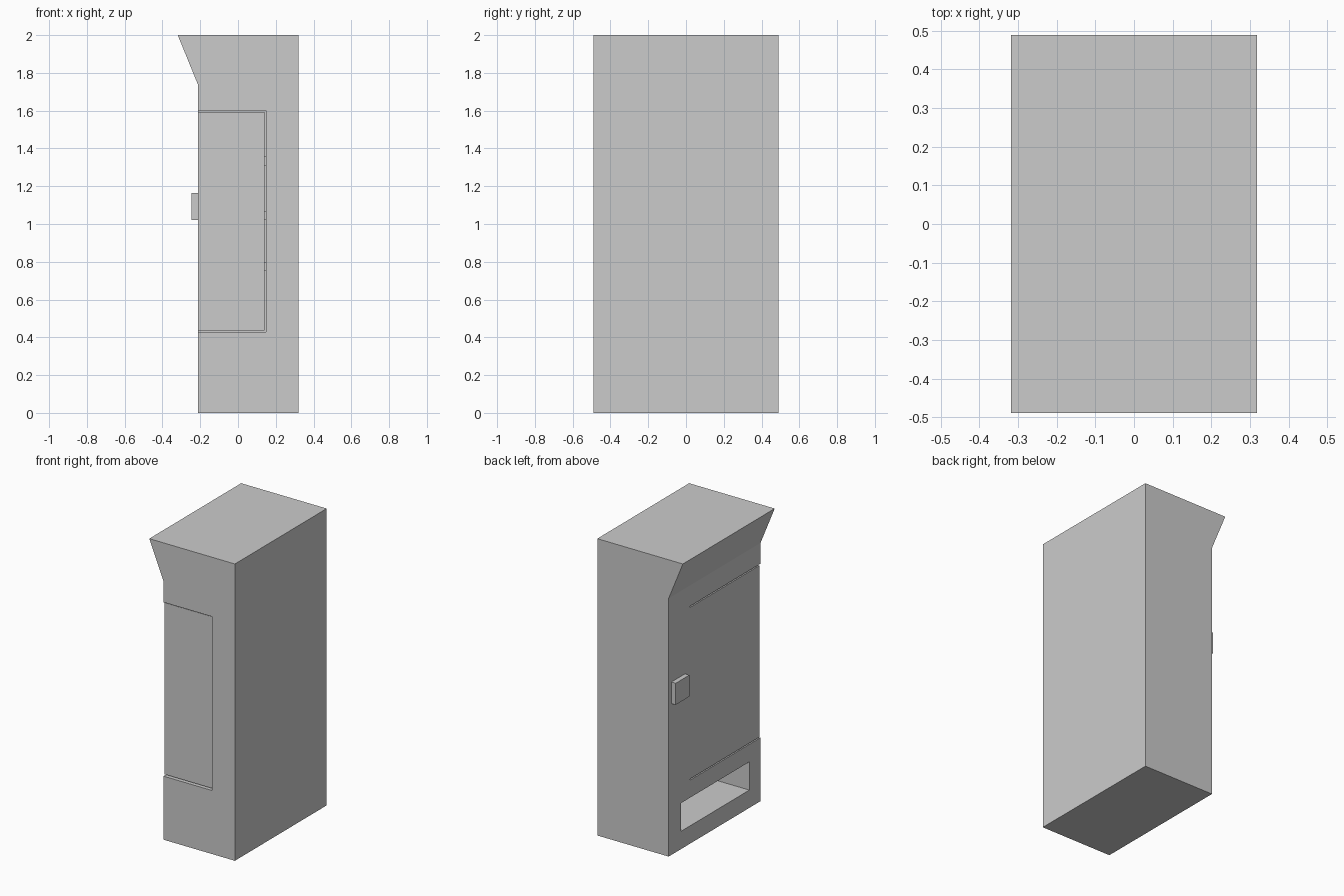
import bpy, bmesh

if "Cube" in bpy.data.objects:
    bpy.data.objects.remove(bpy.data.objects["Cube"])

X0, X1, Y = -0.213, 0.319, 0.489      # front plane, back plane, half width
Z0, Z1, YI, XI = 0.428, 1.60, 0.264, 0.147  # display compartment limits


def prism(name, profile, y0, y1):
    """Extrude an XZ profile along y."""
    bm = bmesh.new()
    face = bm.faces.new([bm.verts.new((x, y0, z)) for x, z in profile])
    new = bmesh.ops.extrude_face_region(bm, geom=[face])["geom"]
    verts = [v for v in new if isinstance(v, bmesh.types.BMVert)]
    bmesh.ops.translate(bm, verts=verts, vec=(0, y1 - y0, 0))
    bmesh.ops.recalc_face_normals(bm, faces=bm.faces)
    mesh = bpy.data.meshes.new(name)
    bm.to_mesh(mesh)
    bm.free()
    obj = bpy.data.objects.new(name, mesh)
    bpy.context.collection.objects.link(obj)
    return obj


def box(name, x, y, z):
    return prism(name, [(x[0], z[0]), (x[1], z[0]), (x[1], z[1]), (x[0], z[1])], *y)


# Cabinet with sloped overhang
cabinet = prism("cabinet", [(X0, 0), (X1, 0), (X1, 2), (-0.319, 2), (X0, 1.74)], -Y, Y)

# Display compartment and collection tray openings
cutters = [
    box("display_cutter", (X0 - 0.1, XI), (-Y - 0.1, YI), (Z0, Z1)),
    box("tray_cutter", (X0 - 0.1, XI), (-0.37, 0.36), (0.12, 0.31)),
]
for c in cutters:
    mod = cabinet.modifiers.new(c.name, "BOOLEAN")
    mod.operation = "DIFFERENCE"
    mod.solver = "EXACT"
    mod.object = c
bpy.context.view_layer.objects.active = cabinet
for c in cutters:
    bpy.ops.object.modifier_apply(modifier=c.name)
for c in cutters:
    bpy.data.objects.remove(c)

# Window panes on the front and on the side, with a thin gap around
gap, thick, inset = 0.008, 0.02, 0.012
zr = (Z0 + gap, Z1 - gap)
box("front_pane", (X0, X0 + thick), (-Y + inset, YI), zr)
box("side_pane", (X0 + thick, XI - gap), (-Y + inset, -Y + inset + thick), zr)

# Shelves behind the panes
for i, z in enumerate((0.75, 1.02, 1.31)):
    box(f"shelf_{i + 1}", (X0 + 0.06, XI), (-Y + 0.06, YI), (z, z + 0.05))

# Coin box beside the window
box("coin_box", (-0.245, X0), (0.315, 0.46), (1.02, 1.165))
